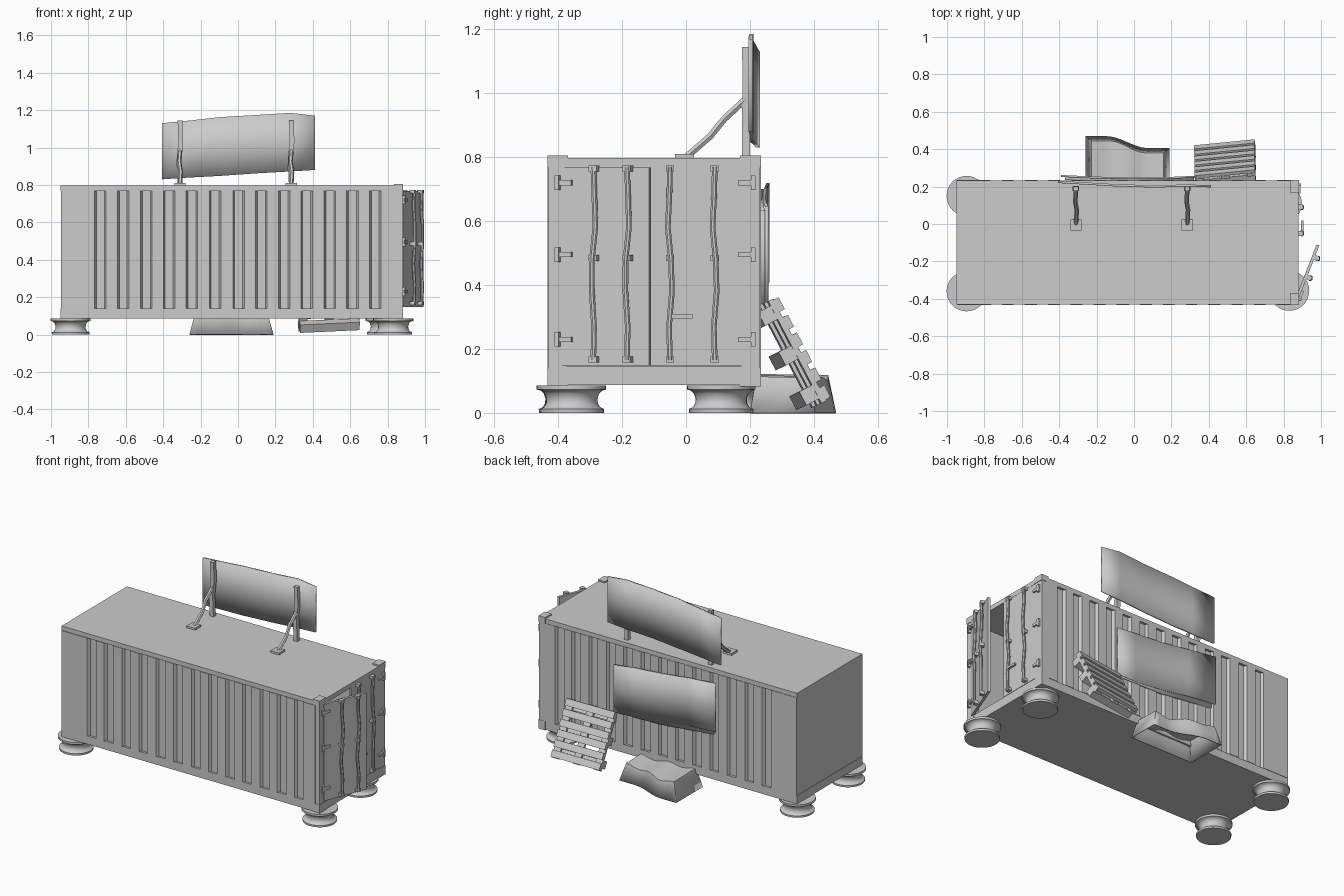
import bpy, bmesh, math, random
from mathutils import Matrix, Vector

if "Cube" in bpy.data.objects:
    bpy.data.objects.remove(bpy.data.objects["Cube"])
random.seed(4)


def mesh_obj(name, verts, faces, thick=0, smooth=False):
    me = bpy.data.meshes.new(name)
    me.from_pydata(verts, [], faces)
    bm = bmesh.new()
    bm.from_mesh(me)
    bmesh.ops.recalc_face_normals(bm, faces=bm.faces)
    bm.to_mesh(me)
    bm.free()
    ob = bpy.data.objects.new(name, me)
    bpy.context.collection.objects.link(ob)
    if thick:
        m = ob.modifiers.new("thickness", 'SOLIDIFY')
        m.thickness, m.offset = thick, -1
    if smooth:
        bpy.ops.object.select_all(action='DESELECT')
        ob.select_set(True)
        bpy.context.view_layer.objects.active = ob
        bpy.ops.object.shade_smooth_by_angle(angle=math.radians(35))
    return ob


def box(name, center, size, mat=None, rot=0):
    bm = bmesh.new()
    bmesh.ops.create_cube(bm, size=1)
    m = Matrix.Translation(center) @ Matrix.Rotation(rot, 4, 'Z') @ Matrix.Diagonal((*size, 1))
    bm.transform(mat @ m if mat else m)
    me = bpy.data.meshes.new(name)
    bm.to_mesh(me)
    bm.free()
    ob = bpy.data.objects.new(name, me)
    bpy.context.collection.objects.link(ob)
    return ob


def span(name, x0, x1, y0, y1, z0, z1):
    return box(name, ((x0+x1)/2, (y0+y1)/2, (z0+z1)/2), (x1-x0, y1-y0, z1-z0))


def rod(name, pts, r, sides=8):
    # tube along a path, closed at both ends
    pts = [Vector(p) for p in pts]
    d = (pts[-1] - pts[0]).normalized()
    a = d.cross(Vector((1, 0, 0)) if abs(d.x) < .9 else Vector((0, 1, 0))).normalized()
    b = d.cross(a)
    v = [p + r*(a*math.cos(t) + b*math.sin(t)) for p in pts
         for t in [(i+.5)*math.tau/sides for i in range(sides)]]
    f = [(k*sides+i, k*sides+(i+1) % sides, (k+1)*sides+(i+1) % sides, (k+1)*sides+i)
         for k in range(len(pts)-1) for i in range(sides)]
    f += [tuple(range(sides)), tuple(range(len(v)-sides, len(v)))]
    return mesh_obj(name, v, f, smooth=True)


def sheet(name, cols, thick):
    # bent plate from columns of x, bottom z, top z, y
    v, f = [], []
    for x, z0, z1, y in cols:
        v += [(x, y, z0), (x, y, (z0+z1)/2), (x, y, z1)]
    for k in range(len(cols)-1):
        for j in range(2):
            f.append((3*k+j, 3*k+j+3, 3*k+j+4, 3*k+j+1))
    return mesh_obj(name, v, f, thick, smooth=True)


# container shell, open at the door end
XL, XR, YF, YB = -.95, .88, -.43, .232
span("roof", XL, XR-.005, YF, YB, .768, .797)
span("floor", XL, XR-.005, YF, YB, .087, .14)
span("left_end_wall", XL+.003, XL+.025, YF+.005, YB-.005, .14, .77)


def corrugated_wall(name, outer, sign):
    prof = [(XL+.003, 0)]
    x, p = -.765, .1225
    for i in range(13):
        d = random.uniform(-.003, .003)
        prof += [(x+d, 0), (x+.01+d, .018), (x+.052+d, .018), (x+.062+d, 0)]
        x += p
    prof.append((XR-.03, 0))
    loop = [(a, outer-sign*b) for a, b in prof]
    loop += [(XR-.03, outer-sign*.03), (XL+.003, outer-sign*.03)]
    n = len(loop)
    v = [(a, b, z) for z in (.14, .769) for a, b in loop]
    f = [(i, (i+1) % n, n+(i+1) % n, n+i) for i in range(n)]
    f += [tuple(range(n)), tuple(range(n, 2*n))]
    mesh_obj(name, v, f)


corrugated_wall("front_wall", YF-.004, -1)
corrugated_wall("back_wall", YB+.003, 1)

# door frame posts and corner blocks
for tag, y0, y1 in (("front", YF, -.372), ("back", .172, YB)):
    span(tag + "_door_post", .84, .88, y0, y1, .085, .8)
    span(tag + "_top_corner", .835, .883, y0-.003, y1+.003, .768, .806)
    span(tag + "_bottom_corner", .835, .883, y0-.003, y1+.003, .083, .14)
span("door_header", .85, .88, -.38, .18, .768, .797)
span("door_sill", .85, .88, -.38, .18, .087, .145)


# doors with wavy locking bars and hinges
def door(tag, hinge, u, n, width, bars, handle):
    h, u, n = Vector((*hinge, 0)), Vector((*u, 0)).normalized(), Vector((*n, 0)).normalized()
    rot = math.atan2(n.y, n.x)
    P = lambda a, b, z: h + u*a + n*b + Vector((0, 0, z))
    box(tag + "_door", P(width/2, -.006, .458), (.016, width, .62), rot=rot)
    for a in bars:
        path = [(0, .02, .165), (.003, .021, .27), (-.006, .018, .38), (-.003, .024, .48),
                (.007, .021, .58), (.002, .016, .68), (0, .02, .77)]
        rod(tag + "_lock_bar", [P(a+i, b, z) for i, b, z in path], .0095)
        for z in (.167, .485, .765):
            box(tag + "_bar_bracket", P(a, .012, z), (.028, .026, .018), rot=rot)
    for z in (.23, .495, .72):
        box(tag + "_hinge_strap", P(.01, .007, z), (.014, .055, .016), rot=rot)
        box(tag + "_hinge_pin", P(-.01, .008, z), (.018, .014, .046), rot=rot)
    if handle:
        box(tag + "_handle", P(bars[-1]-.035, .022, .303), (.012, .07, .014), rot=rot)


door("closed", (.877, .2), (0, -1), (1, 0), .31, (.11, .25), True)
door("open", (.882, -.39), (.105, .27), (.27, -.105), .295, (.115, .228), False)

# spool feet
profile = [(.1, 0), (.101, .012), (.088, .018), (.081, .03), (.08, .045), (.085, .06),
           (.095, .07), (.107, .073), (.107, .086)]
for x, y in ((-.895, -.36), (-.895, .15), (.83, -.357), (.79, .11)):
    S = 32
    v = [(x+r*math.cos(i*math.tau/S), y+r*math.sin(i*math.tau/S), z)
         for r, z in profile for i in range(S)]
    f = [(k*S+i, k*S+(i+1) % S, (k+1)*S+(i+1) % S, (k+1)*S+i)
         for k in range(len(profile)-1) for i in range(S)]
    f += [tuple(range(S)), tuple(range(len(v)-S, len(v)))]
    mesh_obj("spool_foot", v, f, smooth=True)

# roof sign board on propped posts
sheet("roof_board", [(-.405, .83, 1.13, .231), (-.25, .84, 1.145, .222), (-.1, .848, 1.162, .213),
                     (.1, .862, 1.174, .207), (.28, .872, 1.185, .211), (.412, .88, 1.17, .208)], .012)
for x in (-.31, .285):
    rod("board_post", [(x, .188, .795), (x-.006, .188, .93), (x+.004, .19, 1.03), (x, .188, 1.145)], .018, 4)
    rod("board_brace", [(x, .185, .98), (x-.004, .12, .92), (x+.004, .075, .865), (x, 0, .80)], .012, 6)
    box("brace_pad", (x, -.005, .803), (.06, .06, .014))

# sagging panel on the back wall, with backing sheet
sheet("back_panel", [(-.39, .41, .72, .262), (-.2, .395, .7, .253), (0, .365, .675, .25),
                     (.2, .345, .66, .252), (.335, .345, .645, .258)], .01)
sheet("back_panel_backing", [(-.37, .385, .70, .249), (0, .345, .66, .244), (.32, .34, .635, .248)], .014)

# pallet leaning on the back
up, out = Vector((0, -.46, .888)), Vector((0, .888, .46))
basis = Matrix((Vector((-1, 0, 0)), up, out)).transposed().to_4x4()
M = (Matrix.Translation((.49, .305, .172)) @ Matrix.Rotation(math.radians(7), 4, 'Z')
     @ basis @ Matrix.Rotation(math.radians(-3), 4, 'Z'))
for s in (-.14, 0, .14):
    box("pallet_stringer", (0, s, 0), (.32, .048, .045), M)
for x in (-.14, 0, .14):
    box("pallet_board", (x, 0, .031), (.045, .36, .017), M)
for i in range(6):
    box("pallet_slat", (0, -.155+.062*i, .048), (.325, .042, .018), M)

# upturned tub used as a step, open underneath
N, v, f = 13, [], []
for i in range(N):
    t = i/(N-1)
    s = min(max((t-.25)/.5, 0), 1)
    s = s*s*(3-2*s)
    x, yf = -.26+.45*t, .47-.065*s
    xt, zt = -.227+.385*t, .118-.018*math.sin(math.pi*2*t)**2 - .008*s
    v += [(x, .2, 0), (xt, .22, zt+.004), (xt, yf-.025, zt), (x, yf, 0)]
for k in range(N-1):
    for j in range(3):
        f.append((4*k+j, 4*k+j+1, 4*k+j+5, 4*k+j+4))
f += [(0, 1, 2, 3), (4*N-4, 4*N-3, 4*N-2, 4*N-1)]
mesh_obj("upturned_tub", v, f, .006, smooth=True)
